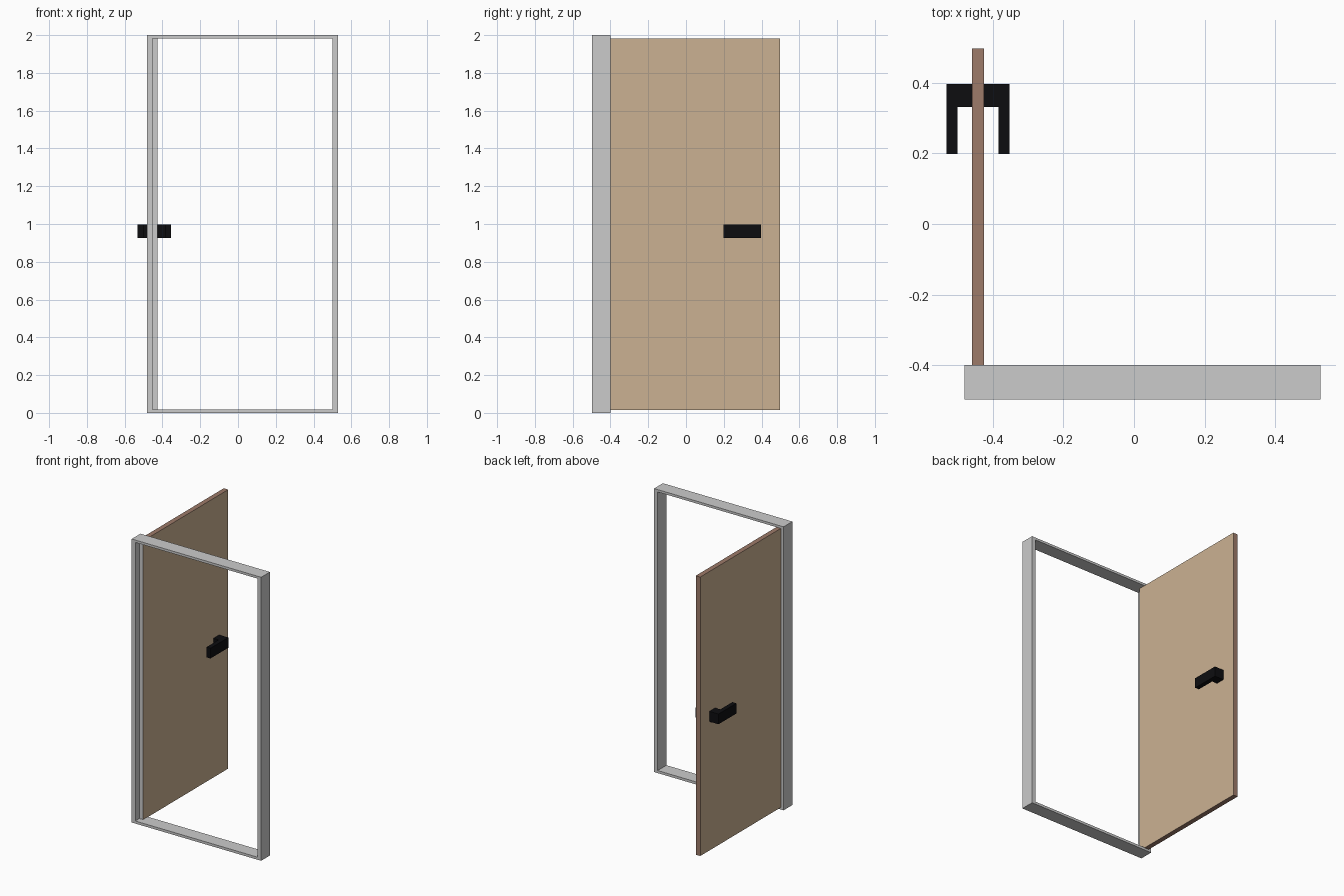
import bpy, bmesh

if "Cube" in bpy.data.objects:
    bpy.data.objects.remove(bpy.data.objects["Cube"])


def material(name, rgb):
    m = bpy.data.materials.new(name)
    m.diffuse_color = (*rgb, 1)
    m.use_nodes = True
    m.node_tree.nodes["Principled BSDF"].inputs["Base Color"].default_value = m.diffuse_color
    return m


GREY = material("grey_paint", (0.60, 0.60, 0.60))
TAN = material("tan_wood", (0.60, 0.44, 0.29))
BROWN = material("brown_edge", (0.34, 0.197, 0.144))
BLACK = material("black_metal", (0.004, 0.004, 0.005))


def finish(name, bm, *mats):
    bmesh.ops.recalc_face_normals(bm, faces=bm.faces)
    me = bpy.data.meshes.new(name)
    bm.to_mesh(me)
    bm.free()
    ob = bpy.data.objects.new(name, me)
    bpy.context.collection.objects.link(ob)
    for m in mats:
        me.materials.append(m)
    return ob


def extrude(bm, faces, vec):
    ext = bmesh.ops.extrude_face_region(bm, geom=faces)["geom"]
    verts = [g for g in ext if isinstance(g, bmesh.types.BMVert)]
    bmesh.ops.translate(bm, verts=verts, vec=vec)


def rect(bm, x0, x1, z0, z1, y):
    return [bm.verts.new((x, y, z)) for x, z in ((x0, z0), (x1, z0), (x1, z1), (x0, z1))]


# Door frame: a rectangular ring extruded backwards
bm = bmesh.new()
outer = rect(bm, -0.481, 0.529, 0.0, 2.0, -0.498)
inner = rect(bm, -0.453, 0.501, 0.018, 1.983, -0.498)
ring = [bm.faces.new((outer[i], outer[(i + 1) % 4], inner[(i + 1) % 4], inner[i])) for i in range(4)]
extrude(bm, ring, (0, 0.098, 0))
finish("door_frame", bm, GREY)

# Door leaf, open at a right angle: tan sides, brown edges, grey hinge edge
bm = bmesh.new()
leaf = bm.faces.new(rect(bm, -0.460, -0.425, 0.015, 1.983, -0.452))
extrude(bm, [leaf], (0, 0.95, 0))
bmesh.ops.recalc_face_normals(bm, faces=bm.faces)
for f in bm.faces:
    f.normal_update()
    if abs(f.normal.x) > 0.5:
        f.material_index = 0
    else:
        f.material_index = 2 if f.normal.y < -0.5 else 1
finish("door_leaf", bm, TAN, BROWN, GREY)


# Lever handles: an L-shaped outline on each side of the door
def handle(name, side):
    bm = bmesh.new()
    outline = ((0.016, 0.397), (0.089, 0.397), (0.089, 0.198),
               (0.058, 0.198), (0.058, 0.332), (0.016, 0.332))
    f = bm.faces.new([bm.verts.new((-0.4425 + side * d, y, 0.925)) for d, y in outline])
    extrude(bm, [f], (0, 0, 0.072))
    finish(name, bm, BLACK)


handle("outer_handle", -1)
handle("inner_handle", 1)
